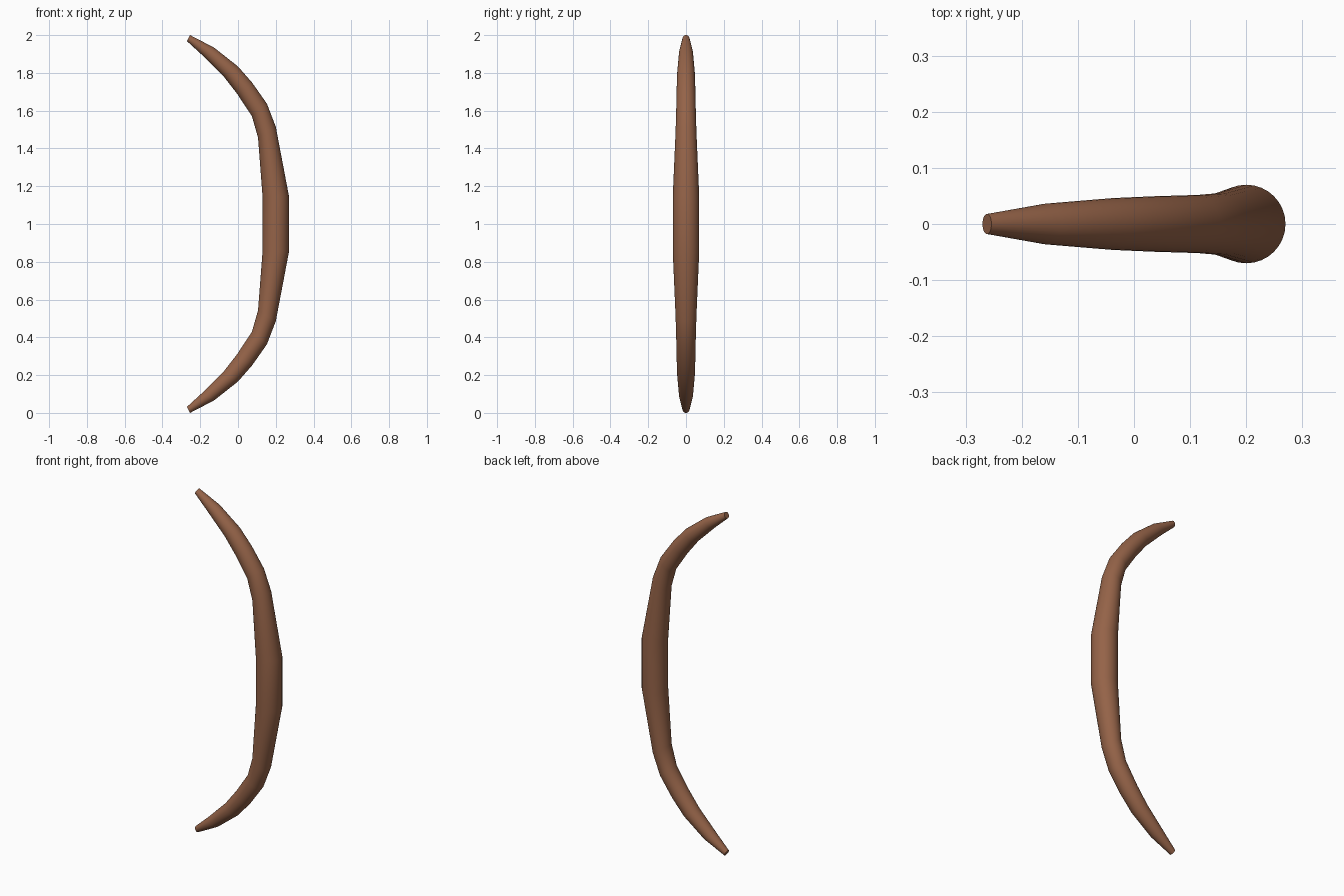
import bpy, bmesh, math
from mathutils import Vector

if "Cube" in bpy.data.objects:
    bpy.data.objects.remove(bpy.data.objects["Cube"])

SIDES = 32
# Upper half of the stave: (outer x, z), (inner x, z) of each round section, tip to grip
half = [
    ((-0.254, 2.000), (-0.270, 1.968)),
    ((-0.127, 1.934), (-0.185, 1.890)),
    ((0.000, 1.834), (-0.075, 1.780)),
    ((0.075, 1.748), (-0.005, 1.690)),
    ((0.153, 1.637), (0.074, 1.570)),
    ((0.200, 1.515), (0.106, 1.457)),
    ((0.270, 1.146), (0.130, 1.146)),
]
# Lower half mirrors the upper about z = 1
sections = half + [tuple((x, 2 - z) for x, z in s) for s in reversed(half)]

# Curved tapering stave: circular rings bridged along the path
bm = bmesh.new()
rings = []
for (ox, oz), (ix, iz) in sections:
    outer, inner = Vector((ox, 0, oz)), Vector((ix, 0, iz))
    centre, axis = (outer + inner) / 2, (outer - inner) / 2
    side = Vector((0, axis.length, 0))
    rings.append([bm.verts.new(centre + axis * math.cos(a) + side * math.sin(a))
                  for a in (2 * math.pi * i / SIDES for i in range(SIDES))])
for a, b in zip(rings, rings[1:]):
    for i in range(SIDES):
        j = (i + 1) % SIDES
        bm.faces.new((a[i], a[j], b[j], b[i]))
# Flat tip caps
bm.faces.new(rings[0])
bm.faces.new(rings[-1])
bmesh.ops.recalc_face_normals(bm, faces=bm.faces)
mesh = bpy.data.meshes.new("bow_stave")
bm.to_mesh(mesh)
bm.free()

stave = bpy.data.objects.new("bow_stave", mesh)
bpy.context.collection.objects.link(stave)
wood = bpy.data.materials.new("brown_wood")
wood.diffuse_color = (0.30, 0.125, 0.065, 1)
wood.use_nodes = True
wood.node_tree.nodes["Principled BSDF"].inputs["Base Color"].default_value = wood.diffuse_color
mesh.materials.append(wood)

# Smooth sides, sharp tip edges
bpy.context.view_layer.objects.active = stave
stave.select_set(True)
bpy.ops.object.shade_smooth_by_angle(angle=math.radians(40))
